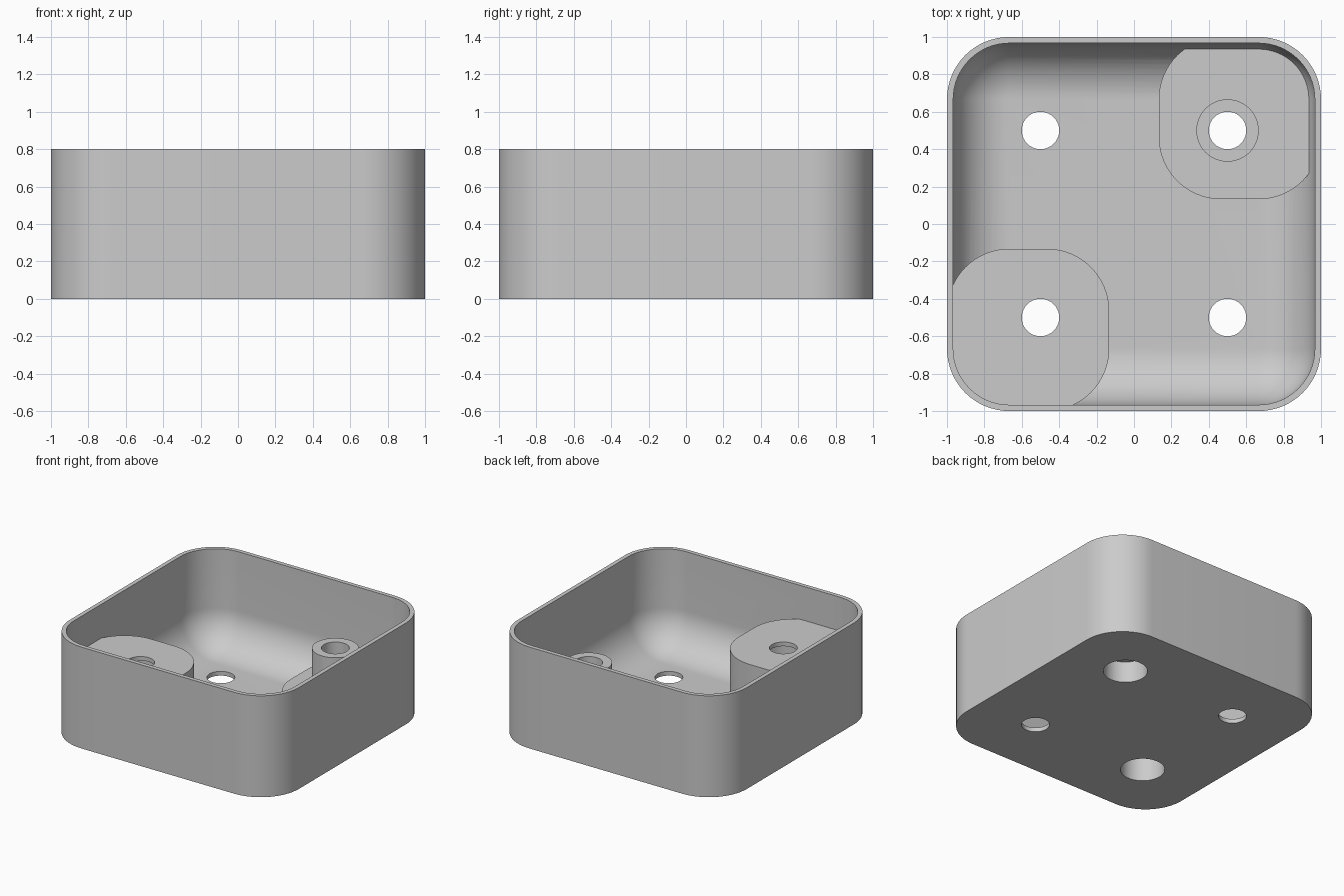
import bpy
import bmesh
from math import sin, cos, pi, radians

cube = bpy.data.objects.get("Cube")
if cube:
    bpy.data.objects.remove(cube, do_unlink=True)

WALL = 1 / 30
HEIGHT = 0.8
CORNER = 1 / 3
BOSS_TOP = 0.533

grey = bpy.data.materials.new("plain grey")
grey.use_nodes = True
grey.diffuse_color = (0.6, 0.6, 0.6, 1)
grey.node_tree.nodes["Principled BSDF"].inputs["Base Color"].default_value = grey.diffuse_color


def rounded_square(half, radius, z, cx=0, cy=0, steps=16):
    """Ring of points around a square with rounded corners."""
    ring = []
    for quarter, (sx, sy) in enumerate([(1, 1), (-1, 1), (-1, -1), (1, -1)]):
        for i in range(steps + 1):
            a = (quarter + i / steps) * pi / 2
            ring.append((cx + sx * (half - radius) + radius * cos(a),
                         cy + sy * (half - radius) + radius * sin(a), z))
    return ring


def circle(radius, z, cx, cy, sides=64):
    return [(cx + radius * cos(2 * pi * i / sides),
             cy + radius * sin(2 * pi * i / sides), z) for i in range(sides)]


def loft(name, rings):
    """Closed solid through a stack of equal rings, capped at both ends."""
    bm = bmesh.new()
    loops = [[bm.verts.new(p) for p in ring] for ring in rings]
    n = len(loops[0])
    for a, b in zip(loops, loops[1:]):
        for i in range(n):
            j = (i + 1) % n
            bm.faces.new((a[i], a[j], b[j], b[i]))
    bm.faces.new(loops[0][::-1])
    bm.faces.new(loops[-1])
    bmesh.ops.remove_doubles(bm, verts=bm.verts, dist=1e-5)
    bmesh.ops.recalc_face_normals(bm, faces=bm.faces)
    mesh = bpy.data.meshes.new(name)
    bm.to_mesh(mesh)
    bm.free()
    mesh.materials.append(grey)
    obj = bpy.data.objects.new(name, mesh)
    bpy.context.collection.objects.link(obj)
    return obj


def combine(target, tool, operation):
    """Apply a boolean and discard the tool object."""
    mod = target.modifiers.new("combine", "BOOLEAN")
    mod.operation = operation
    mod.solver = "EXACT"
    mod.object = tool
    graph = bpy.context.evaluated_depsgraph_get()
    mesh = bpy.data.meshes.new_from_object(target.evaluated_get(graph))
    target.modifiers.clear()
    target.data = mesh
    bpy.data.objects.remove(tool, do_unlink=True)


# Open tray: outer wall, rim, inner wall, rounded inner floor edge
fillet = CORNER - WALL
rings = [rounded_square(1, CORNER, 0), rounded_square(1, CORNER, HEIGHT),
         rounded_square(1 - WALL, fillet, HEIGHT)]
for k in range(17):
    a = k / 16 * pi / 2
    inset = fillet * (1 - cos(a))
    rings.append(rounded_square(1 - WALL - inset, fillet - inset,
                                CORNER - fillet * sin(a)))
tray = loft("tray", rings)

# Corner pedestals: tall one front right, low one back left
side = 13 / 30
centre = 1 - side - 0.001
for sign, top in ((-1, BOSS_TOP), (1, 0.2)):
    c = sign * centre
    pedestal = loft("pedestal", [rounded_square(side, CORNER, z, c, c)
                                 for z in (0.015, top)])
    combine(tray, pedestal, "UNION")

# Round boss on the low pedestal
boss = loft("boss", [circle(1 / 6, z, 0.5, 0.5) for z in (0.18, BOSS_TOP)])
combine(tray, boss, "UNION")

# Through holes in all four corners
for x in (-0.5, 0.5):
    for y in (-0.5, 0.5):
        hole = loft("hole_cutter", [circle(0.1, z, x, y) for z in (-0.1, 1)])
        combine(tray, hole, "DIFFERENCE")

# Wide recesses under the pedestals
for p, depth in ((-0.5, 0.5), (0.5, 1 / 6)):
    recess = loft("recess_cutter", [circle(0.158, z, p, p) for z in (-0.1, depth)])
    combine(tray, recess, "DIFFERENCE")

# Smooth curves, crisp edges
bpy.ops.object.select_all(action="DESELECT")
tray.select_set(True)
bpy.context.view_layer.objects.active = tray
bpy.ops.object.shade_smooth_by_angle(angle=radians(30))
